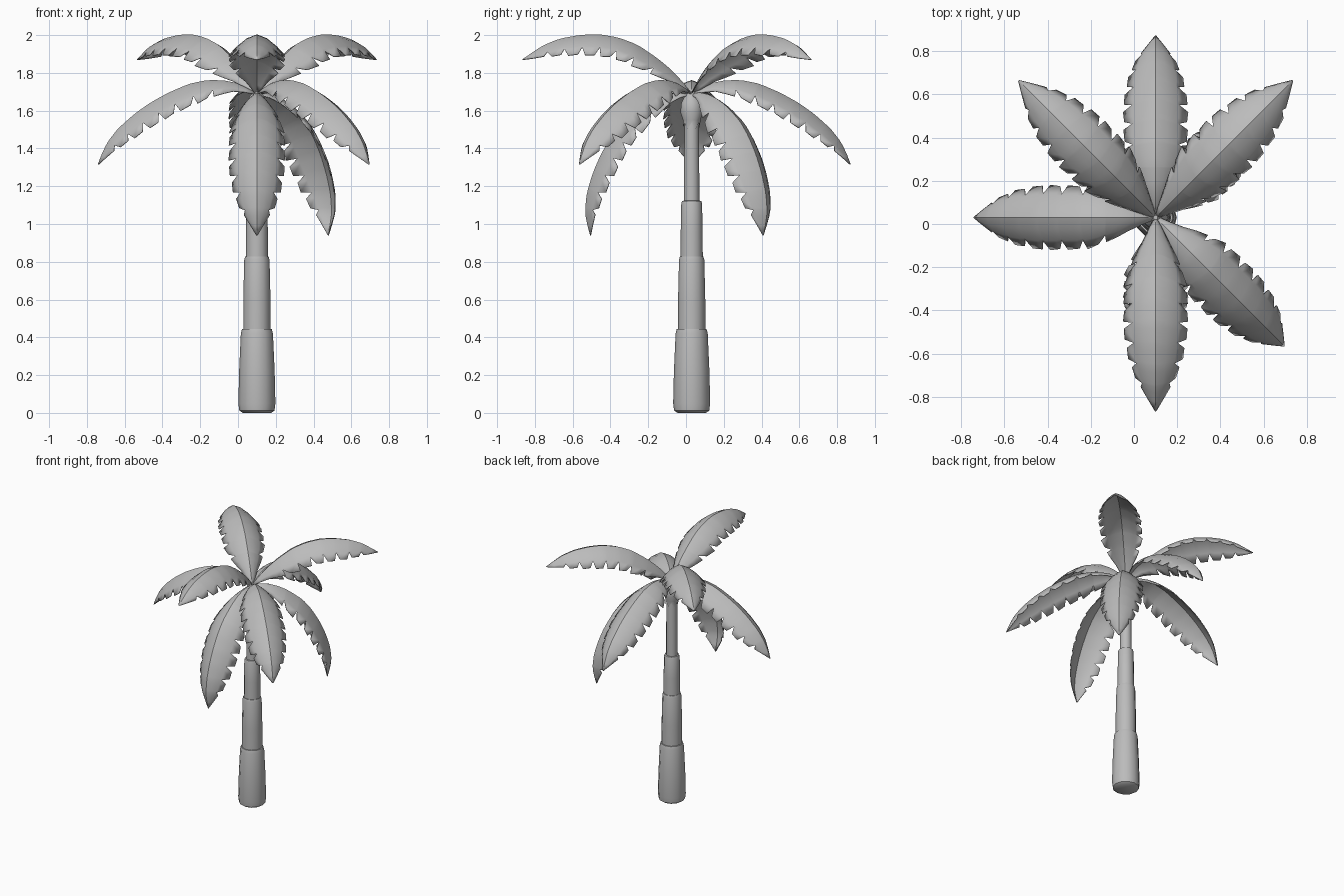
import bpy, bmesh, math
from mathutils import Vector

if "Cube" in bpy.data.objects:
    bpy.data.objects.remove(bpy.data.objects["Cube"])

CX, CY = 0.10, 0.03          # trunk axis
SIDES = 12

grey = bpy.data.materials.new("plain_grey")
grey.diffuse_color = (0.5, 0.5, 0.5, 1)
grey.use_nodes = True
grey.node_tree.nodes["Principled BSDF"].inputs["Base Color"].default_value = grey.diffuse_color


def finish(name, bm, angle=35):
    bmesh.ops.recalc_face_normals(bm, faces=bm.faces)
    me = bpy.data.meshes.new(name)
    bm.to_mesh(me)
    bm.free()
    me.materials.append(grey)
    ob = bpy.data.objects.new(name, me)
    bpy.context.collection.objects.link(ob)
    ob.location = (CX, CY, 0)
    bpy.ops.object.select_all(action='DESELECT')
    ob.select_set(True)
    bpy.context.view_layer.objects.active = ob
    bpy.ops.object.shade_smooth_by_angle(angle=math.radians(angle))
    return ob


def lathe(name, profile, jag=0.0):
    """Turned part; jag drops every second vertex of the first ring."""
    bm = bmesh.new()
    rings = []
    for k, (r, z) in enumerate(profile):
        rings.append([bm.verts.new((r * math.cos(a), r * math.sin(a),
                                    z - (jag if k == 0 and i % 2 else 0)))
                      for i in range(SIDES)
                      for a in [2 * math.pi * i / SIDES]])
    for a, b in zip(rings, rings[1:]):
        for i in range(SIDES):
            j = (i + 1) % SIDES
            bm.faces.new((a[i], a[j], b[j], b[i]))
    if not jag:
        bm.faces.new(rings[0])
    bm.faces.new(rings[-1])
    return finish(name, bm)


def lerp(table, x):
    for (x0, y0), (x1, y1) in zip(table, table[1:]):
        if x <= x1:
            return y0 + (y1 - y0) * (x - x0) / (x1 - x0)
    return table[-1][1]


def smooth_path(pts, s):
    """Point on a smooth curve through (r, z) points, s from 0 to 1."""
    p = [Vector(q) for q in pts]
    p = [2 * p[0] - p[1]] + p + [2 * p[-1] - p[-2]]
    lens = [(p[i + 1] - p[i]).length for i in range(1, len(p) - 2)]
    d = s * sum(lens)
    for i, l in enumerate(lens):
        if d <= l or i == len(lens) - 1:
            t = min(d / l, 1)
            a, b, c, e = p[i:i + 4]
            return 0.5 * (2 * b + (c - a) * t + (2 * a - 5 * b + 4 * c - e) * t * t
                          + (3 * b - a - 3 * c + e) * t ** 3)
        d -= l


# Half width of a frond along its length
WIDTH = [(0, .008), (.1, .05), (.2, .10), (.33, .145), (.6, .15),
         (.75, .128), (.88, .085), (1, 0.002)]


def frond(name, path, degrees):
    # stations along the rib: each lobe opens from a notch and ends in a step
    stations = [(s, 1) for s in (0, .06, .12, .18, .235)]
    lobes = [.24, .36, .47, .57, .67, .77, .87]
    for a, b in zip(lobes, lobes[1:]):
        stations += [(a, .72), (a + .3 * (b - a), .97), (b - .012, 1.0)]
    stations += [(.87, .70), (.90, .95), (.95, 1.0), (1, 1)]
    ang = math.radians(degrees)
    out = Vector((math.cos(ang), math.sin(ang), 0))
    side = Vector((-out.y, out.x, 0))
    up = Vector((0, 0, 1))
    steps = (-1, -.7, -.35, 0, .35, .7, 1)
    bm = bmesh.new()
    rows = []
    for s, cut in stations:
        c = smooth_path(path, s)
        tan = (smooth_path(path, min(s + .03, 1))
               - smooth_path(path, max(s - .03, 0))).normalized()
        nrm = out * -tan.y + up * tan.x
        w = lerp(WIDTH, s)
        row = []
        for t in steps:
            # only the outer strip is cut by the notches
            u = t * cut if abs(t) == 1 else t * min(1, cut + .22)
            row.append(bm.verts.new(out * c.x + up * c.y + side * (w * u)
                                    - nrm * (0.75 * w * abs(u) ** 1.6)))
        rows.append(row)
    for a, b in zip(rows, rows[1:]):
        for i in range(len(steps) - 1):
            bm.faces.new((a[i], a[i + 1], b[i + 1], b[i]))
    ob = finish(name, bm, 40)
    sol = ob.modifiers.new("thickness", 'SOLIDIFY')
    sol.thickness = 0.005
    sol.offset = 0
    return ob


# Trunk: four stacked, tapering sections
lathe("trunk_base", [(.075, 0), (.093, .012), (.098, .05), (.094, .22),
                     (.085, .42), (.079, .443), (.04, .445)])
lathe("trunk_lower", [(.072, .42), (.072, .60), (.067, .81), (.062, .828), (.03, .83)])
lathe("trunk_middle", [(.059, .80), (.058, .96), (.055, 1.11), (.051, 1.122), (.03, 1.125)])
lathe("trunk_top", [(.041, 1.10), (.040, 1.3), (.038, 1.58)])

# Crown bud with a ragged skirt
lathe("crown_bud", [(.044, 1.535), (.046, 1.55), (.060, 1.59), (.055, 1.64),
                    (.035, 1.68), (.01, 1.705)], jag=.03)

# Fronds in three tiers: rib curves as (distance from trunk, height)
UPPER = [(0, 1.69), (.085, 1.79), (.19, 1.88), (.32, 1.96), (.48, 2.0),
         (.64, 1.99), (.77, 1.95), (.895, 1.87)]
MIDDLE = [(0, 1.69), (.13, 1.75), (.29, 1.755), (.44, 1.705), (.60, 1.615),
          (.735, 1.50), (.80, 1.41), (.84, 1.315)]
LOWER = [(0, 1.69), (.10, 1.69), (.22, 1.645), (.35, 1.55), (.43, 1.45),
         (.50, 1.32), (.55, 1.17), (.56, 1.05), (.535, .94)]

for tier, path, angles in (("upper", UPPER, (-90, 45, 135)),
                           ("middle", MIDDLE, (90, 180, -45)),
                           ("lower", LOWER, (-90, 45))):
    for n, a in enumerate(angles, 1):
        frond(f"{tier}_frond_{n}", path, a)
